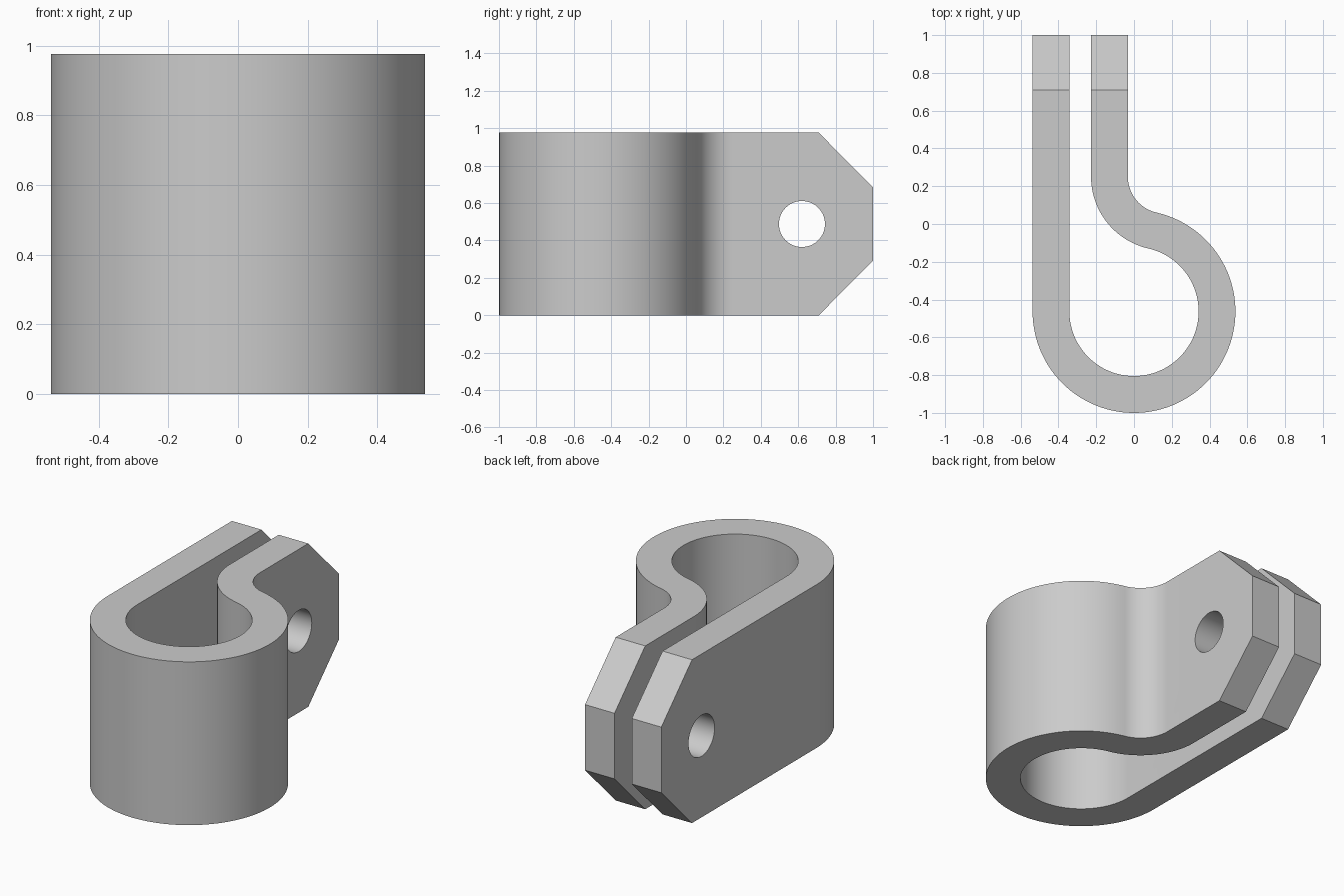
import bpy
import bmesh
from math import radians, degrees, cos, sin, asin, sqrt, pi
from mathutils import Vector

cube = bpy.data.objects.get("Cube")
if cube:
    bpy.data.objects.remove(cube, do_unlink=True)

HEIGHT = 0.976
HALF = 0.0975                 # half the strap thickness
LOOP_R = 0.4395               # loop radius at mid thickness
LOOP_Y = -0.463
BEND_R = 0.2925               # reverse bend radius at mid thickness
ARM_X = -0.13                 # middle of the short arm
SLOPE_Y, END_Y = 0.71, 1.0    # chamfer start and arm tip
TIP_LOW, TIP_HIGH = 0.292, 0.684
HOLE_Y, HOLE_R = 0.62, 0.123

steel = bpy.data.materials.new("plain grey")
steel.use_nodes = True
grey = (0.6, 0.6, 0.6, 1)
steel.diffuse_color = grey
steel.node_tree.nodes["Principled BSDF"].inputs["Base Color"].default_value = grey

# Centre line of the strap, each point paired with its outward normal
loop_c = Vector((0, LOOP_Y))
bend_x = ARM_X + BEND_R
reach = LOOP_R + BEND_R
bend_c = Vector((bend_x, LOOP_Y + sqrt(reach ** 2 - bend_x ** 2)))
meet = pi / 2 - asin(bend_x / reach)


def arc(centre, radius, start, end, steps, side):
    result = []
    for i in range(steps + 1):
        a = start + (end - start) * i / steps
        d = Vector((cos(a), sin(a)))
        result.append((centre + d * radius, d * side))
    return result


left, right = Vector((-1, 0)), Vector((1, 0))
path = [(Vector((-LOOP_R, y)), left) for y in (END_Y, SLOPE_Y)]
path += arc(loop_c, LOOP_R, pi, 2 * pi + meet, 80, 1)
path += arc(bend_c, BEND_R, pi + meet, pi, 24, -1)[1:]
path += [(Vector((ARM_X, y)), right) for y in (SLOPE_Y, END_Y)]

# Strap: one rectangular section per path point, shorter at the tips
bm = bmesh.new()
sections = []
for p, n in path:
    low, high = (TIP_LOW, TIP_HIGH) if p.y > END_Y - 0.01 else (0, HEIGHT)
    a, b = p + n * HALF, p - n * HALF
    sections.append([bm.verts.new((q.x, q.y, z))
                     for q, z in ((a, low), (a, high), (b, high), (b, low))])
for s, t in zip(sections, sections[1:]):
    for k in range(4):
        j = (k + 1) % 4
        bm.faces.new((s[k], s[j], t[j], t[k]))
bm.faces.new(sections[0])
bm.faces.new(sections[-1])
bmesh.ops.recalc_face_normals(bm, faces=bm.faces)
mesh = bpy.data.meshes.new("clamp_strap")
bm.to_mesh(mesh)
bm.free()
mesh.materials.append(steel)
strap = bpy.data.objects.new("clamp_strap", mesh)
bpy.context.collection.objects.link(strap)

# Bolt hole through both arms
bpy.ops.mesh.primitive_cylinder_add(vertices=64, radius=HOLE_R, depth=2,
                                    location=(0, HOLE_Y, HEIGHT / 2),
                                    rotation=(0, pi / 2, 0))
cutter = bpy.context.object
cutter.name = "bolt_hole_cutter"
cutter.hide_render = True
cutter.data.materials.append(steel)

bpy.ops.object.select_all(action="DESELECT")
strap.select_set(True)
bpy.context.view_layer.objects.active = strap
hole = strap.modifiers.new("bolt_hole", "BOOLEAN")
hole.operation = "DIFFERENCE"
hole.solver = "EXACT"
hole.object = cutter
bpy.ops.object.modifier_apply(modifier=hole.name)
bpy.data.objects.remove(cutter, do_unlink=True)
bpy.ops.object.shade_smooth_by_angle(angle=radians(30))
